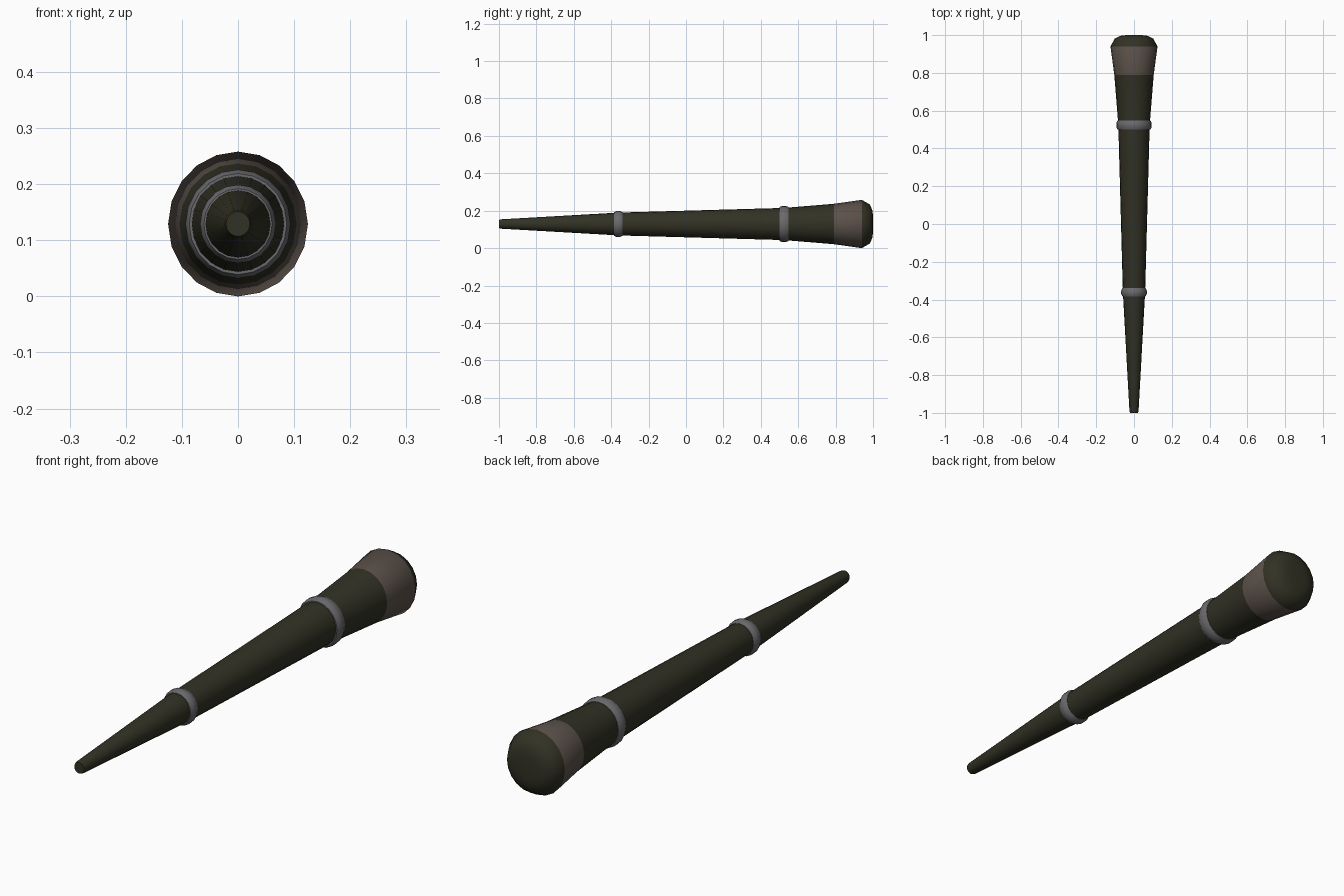
import bpy, bmesh, math

if "Cube" in bpy.data.objects:
    bpy.data.objects.remove(bpy.data.objects["Cube"])

SIDES = 20
AXIS_Z = 0.129
FLATTEN = 0.966   # slightly narrower in x


def material(name, rgb):
    m = bpy.data.materials.new(name)
    m.diffuse_color = (*rgb, 1)
    m.use_nodes = True
    m.node_tree.nodes["Principled BSDF"].inputs["Base Color"].default_value = m.diffuse_color
    return m


olive = material("dark olive", (0.031, 0.031, 0.018))
brown = material("grip brown", (0.105, 0.083, 0.068))
grey = material("ring grey", (0.145, 0.145, 0.155))


def lathe(name, profile, mats, closed=False, rule=None):
    """Revolve (y, radius) points around the y axis."""
    bm = bmesh.new()
    rings = []
    for y, r in profile:
        ring = []
        for i in range(SIDES):
            a = 2 * math.pi * i / SIDES
            ring.append(bm.verts.new((FLATTEN * r * math.sin(a), y, AXIS_Z + r * math.cos(a))))
        rings.append(ring)
    pairs = list(zip(rings, rings[1:]))
    if closed:
        pairs.append((rings[-1], rings[0]))
    for a, b in pairs:
        for i in range(SIDES):
            j = (i + 1) % SIDES
            bm.faces.new((a[i], a[j], b[j], b[i]))
    if not closed:
        bm.faces.new(rings[0])
        bm.faces.new(rings[-1])
    bmesh.ops.recalc_face_normals(bm, faces=bm.faces)
    for f in bm.faces:
        f.smooth = True
        if rule:
            f.material_index = rule(f.calc_center_median().y)
    me = bpy.data.meshes.new(name)
    bm.to_mesh(me)
    bm.free()
    for m in mats:
        me.materials.append(m)
    ob = bpy.data.objects.new(name, me)
    bpy.context.collection.objects.link(ob)
    bpy.ops.object.select_all(action='DESELECT')
    ob.select_set(True)
    bpy.context.view_layer.objects.active = ob
    bpy.ops.object.shade_smooth_by_angle(angle=math.radians(40))
    return ob


# tapered shaft with flared, domed butt; the flare is a brown band
lathe("shaft", [(-1.0, 0.022), (-0.99, 0.025), (-0.36, 0.061), (0.525, 0.086),
                (0.79, 0.108), (0.94, 0.129), (0.982, 0.105), (0.996, 0.075), (1.0, 0.045)],
      [olive, brown], rule=lambda y: 1 if 0.79 < y < 0.94 else 0)


# raised metal rings
def ring(name, y, r_in, r_out, half):
    lathe(name, [(y - half, r_in), (y - half, r_out - 0.007), (y - half * 0.4, r_out),
                 (y + half * 0.4, r_out), (y + half, r_out - 0.007), (y + half, r_in)],
          [grey], closed=True)


ring("front_ring", -0.362, 0.054, 0.070, 0.023)
ring("rear_ring", 0.524, 0.080, 0.097, 0.025)
